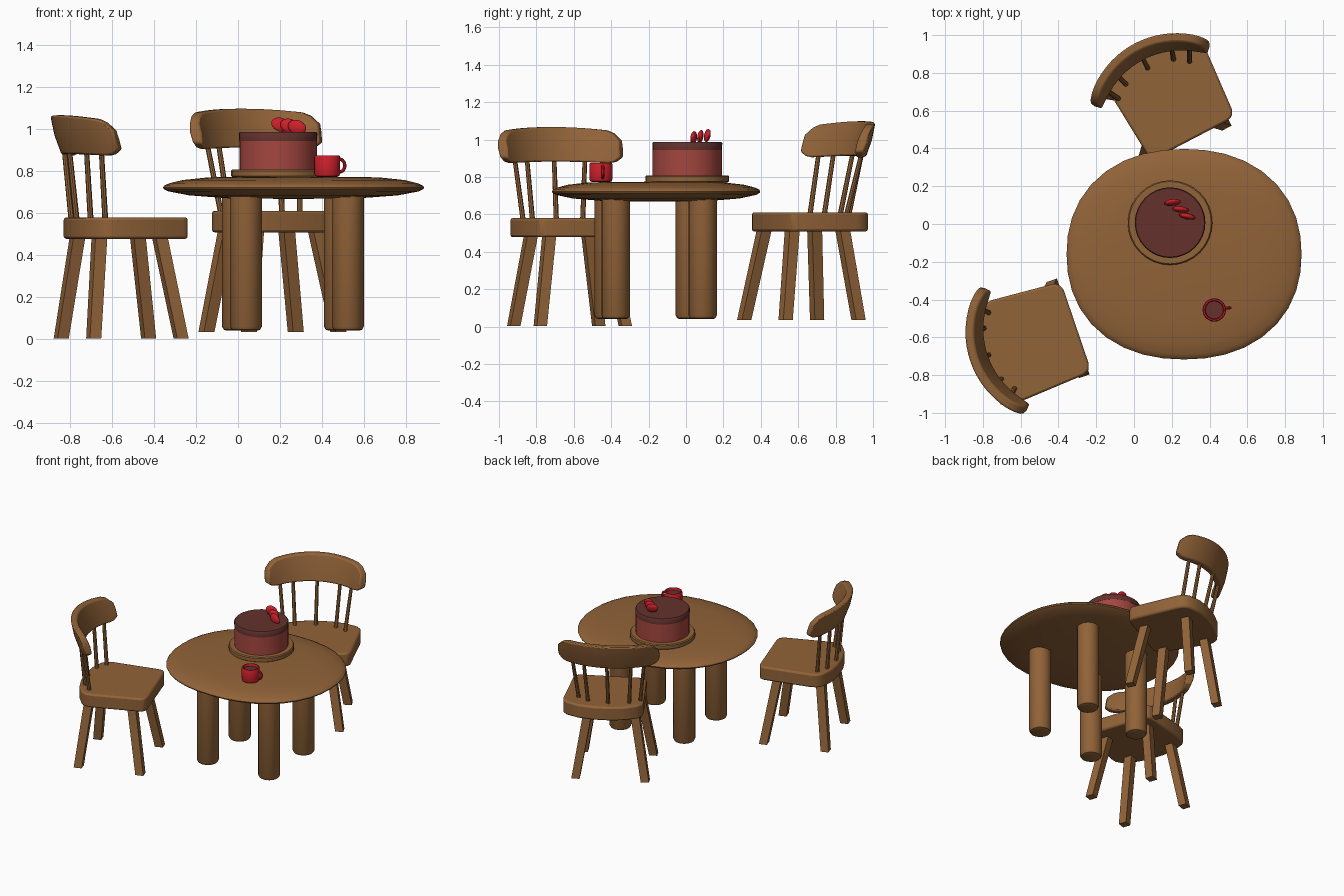
import bpy, bmesh, math
from mathutils import Matrix

if "Cube" in bpy.data.objects:
    bpy.data.objects.remove(bpy.data.objects["Cube"])


def material(name, rgb):
    m = bpy.data.materials.new(name)
    m.diffuse_color = (*rgb, 1)
    m.use_nodes = True
    m.node_tree.nodes["Principled BSDF"].inputs["Base Color"].default_value = m.diffuse_color
    return m


WOOD = material("warm_wood", (0.285, 0.125, 0.040))
CHOC = material("chocolate", (0.125, 0.031, 0.025))
SPONGE = material("red_sponge", (0.37, 0.062, 0.050))
RED = material("bright_red", (0.60, 0.014, 0.022))


def finish(name, bm, mat, place=Matrix(), bevel=0, angle=40):
    bmesh.ops.recalc_face_normals(bm, faces=bm.faces)
    me = bpy.data.meshes.new(name)
    bm.to_mesh(me)
    bm.free()
    me.materials.append(mat)
    ob = bpy.data.objects.new(name, me)
    bpy.context.collection.objects.link(ob)
    ob.matrix_world = place
    if bevel:
        mod = ob.modifiers.new("soft_edges", 'BEVEL')
        mod.width, mod.segments, mod.limit_method = bevel, 2, 'ANGLE'
        mod.angle_limit = math.radians(40)
    bpy.ops.object.select_all(action='DESELECT')
    ob.select_set(True)
    bpy.context.view_layer.objects.active = ob
    bpy.ops.object.shade_smooth_by_angle(angle=math.radians(angle))
    return ob


def skin(bm, rings, caps=True):
    """Bridge equal rings of points into a closed tube."""
    vs = [[bm.verts.new(p) for p in r] for r in rings]
    n = len(vs[0])
    for a, b in zip(vs, vs[1:]):
        for i in range(n):
            bm.faces.new((a[i], a[(i + 1) % n], b[(i + 1) % n], b[i]))
    if caps:
        bm.faces.new(vs[0][::-1])
        bm.faces.new(vs[-1])


def lathe(name, profile, mat, at, scale=(1, 1), sides=32, power=2):
    """Turned shape; a power above 2 fills out the diagonals."""
    bm = bmesh.new()
    rings = []
    for r, z in profile:
        ring = []
        for i in range(sides):
            c, s = math.cos(math.tau * i / sides), math.sin(math.tau * i / sides)
            k = r / (abs(c) ** power + abs(s) ** power) ** (1 / power)
            ring.append((k * c * scale[0], k * s * scale[1], z))
        rings.append(ring)
    skin(bm, rings)
    return finish(name, bm, mat, Matrix.Translation((*at, 0)))


def rod(name, p, q, r0, r1, sides, mat, place):
    """Straight rod with level ends."""
    bm = bmesh.new()
    rings = []
    for c, r in ((p, r0), (q, r1)):
        rings.append([(c[0] + r * math.cos(math.tau * (i + .5) / sides),
                       c[1] + r * math.sin(math.tau * (i + .5) / sides), c[2])
                      for i in range(sides)])
    skin(bm, rings)
    return finish(name, bm, mat, place)


# Table: oval lens-shaped top on four round legs
lathe("table_top", [(.02, .668), (.5, .671), (.8, .685), (.96, .704), (.995, .715),
                    (1, .723), (.99, .732), (.95, .743), (.85, .758), (.65, .771), (.02, .775)],
      WOOD, (.265, -.16), (.622, .557), 36, 2.2)
for i, at in enumerate([(.038, -.414), (.524, -.376), (.486, .089), (0, .021)]):
    lathe(f"table_leg_{i}", [(.055, .04), (.068, .045), (.076, .06), (.076, .71)], WOOD, at, sides=20)

# Cake on its board
CAKE = (.191, .007)
lathe("cake_board", [(.216, .77), (.224, .777), (.224, .802), (.218, .809)], WOOD, CAKE)
lathe("cake_body", [(.185, .80), (.185, .946)], SPONGE, CAKE)
lathe("cake_icing", [(.186, .945), (.187, .980), (.182, .987)], CHOC, CAKE)

# Three upright slices of fruit on the cake
for i, (x, y, z, turn, tip) in enumerate([(.203, .114, 1.022, 10, -14), (.246, .077, 1.016, -5, -8),
                                          (.281, .041, 1.010, -12, -3)]):
    bm = bmesh.new()
    bmesh.ops.create_uvsphere(bm, u_segments=16, v_segments=10, radius=1)
    place = (Matrix.Translation((x, y, z)) @ Matrix.Rotation(math.radians(turn), 4, 'Z')
             @ Matrix.Rotation(math.radians(tip), 4, 'X') @ Matrix.Rotation(math.radians(18), 4, 'Y'))
    bmesh.ops.scale(bm, vec=(.046, .016, .034), verts=bm.verts)
    finish(f"fruit_slice_{i}", bm, RED, place)

# Mug with drink and ring handle
MUG = (.425, -.455)
lathe("mug", [(.046, .772), (.058, .778), (.062, .79), (.062, .868), (.058, .875),
              (.051, .875), (.047, .869), (.047, .80)], RED, MUG, sides=24)
lathe("mug_drink", [(.0475, .850), (.0475, .858)], CHOC, MUG, sides=24)
bm = bmesh.new()
rings = []
for k in range(13):
    a = math.radians(-100 + 200 * k / 12)
    rings.append([((.027 + .008 * math.cos(b)) * math.cos(a) + .058, .008 * math.sin(b),
                   (.031 + .008 * math.cos(b)) * math.sin(a) + .827)
                  for b in (math.tau * j / 8 for j in range(8))])
skin(bm, rings)
finish("mug_handle", bm, RED, Matrix.Translation((*MUG, 0)) @ Matrix.Rotation(math.radians(8), 4, 'Z'))


def arc_point(t, push=0):
    """Centre line of the curved backrest, t from -1 to 1."""
    a = t * math.radians(45.3)
    r = .471 + push
    return .196 - r * math.cos(a), r * math.sin(a)


def chair(tag, at, turn, seat_off, leg_off, back_off, base_shift):
    def place(off):
        return (Matrix.Translation((at[0] + off[0], at[1] + off[1], at[2]))
                @ Matrix.Rotation(math.radians(turn), 4, 'Z'))

    # Seat with a bowed back; local +x is the front
    half = [(.260, .205), (.249, .238), (.22, .254), (-.12, .278), (-.165, .272),
            (-.20, .245), (-.240, .16), (-.258, .06)]
    outline = half + [(x, -y) for x, y in reversed(half)]
    bm = bmesh.new()
    skin(bm, [[(x, y, z) for x, y in outline] for z in (.478, .58)])
    finish(f"{tag}_seat", bm, WOOD, place(seat_off), bevel=.012)

    # Splayed square legs
    n = 0
    for sx0, sx1 in ((.218, .135), (-.222, -.165)):
        for s in (1, -1):
            rod(f"{tag}_leg_{n}", (sx0, .24 * s, .003), (sx1, .16 * s, .50), .040, .042, 4,
                WOOD, place(leg_off))
            n += 1

    # Curved leaning backrest with rounded ends
    bm = bmesh.new()
    rings = []
    for k in range(-10, 11):
        t = k / 10
        end = max(0, abs(t) - .8) / .2
        top = 1.067 - .028 * t * t - .045 * end ** 2
        low = .882 - .012 * t * t + .035 * end ** 2
        ring = []
        for z, push in ((low, -.026), (low, .020), ((low + top) / 2, .030),
                        (top, .026), (top, -.020), ((low + top) / 2, -.028)):
            x, y = arc_point(t, push)
            ring.append((x - .27 * (z - .97), y, z))
        rings.append(ring)
    skin(bm, rings)
    finish(f"{tag}_backrest", bm, WOOD, place(back_off), bevel=.009)

    # Five spindles fanning out to the backrest
    for i, (t, x, y) in enumerate([(-.74, -.10, -.212), (-.47, -.15, -.142), (0, -.172, 0),
                                   (.47, -.15, .142), (.74, -.10, .212)]):
        tx, ty = arc_point(t, -.012)
        rod(f"{tag}_spindle_{i}", (x + base_shift, y, .57), (tx, ty, .945), .014, .012, 8,
            WOOD, place(back_off))


# Two chairs turned toward the table
chair("left_chair", (-.555, -.63, 0), 18.8, (.003, .002), (0, .008), (-.004, .008), -.05)
chair("back_chair", (.165, .69, .031), -62.5, (.028, -.008), (0, -.075), (-.01, -.022), -.005)
